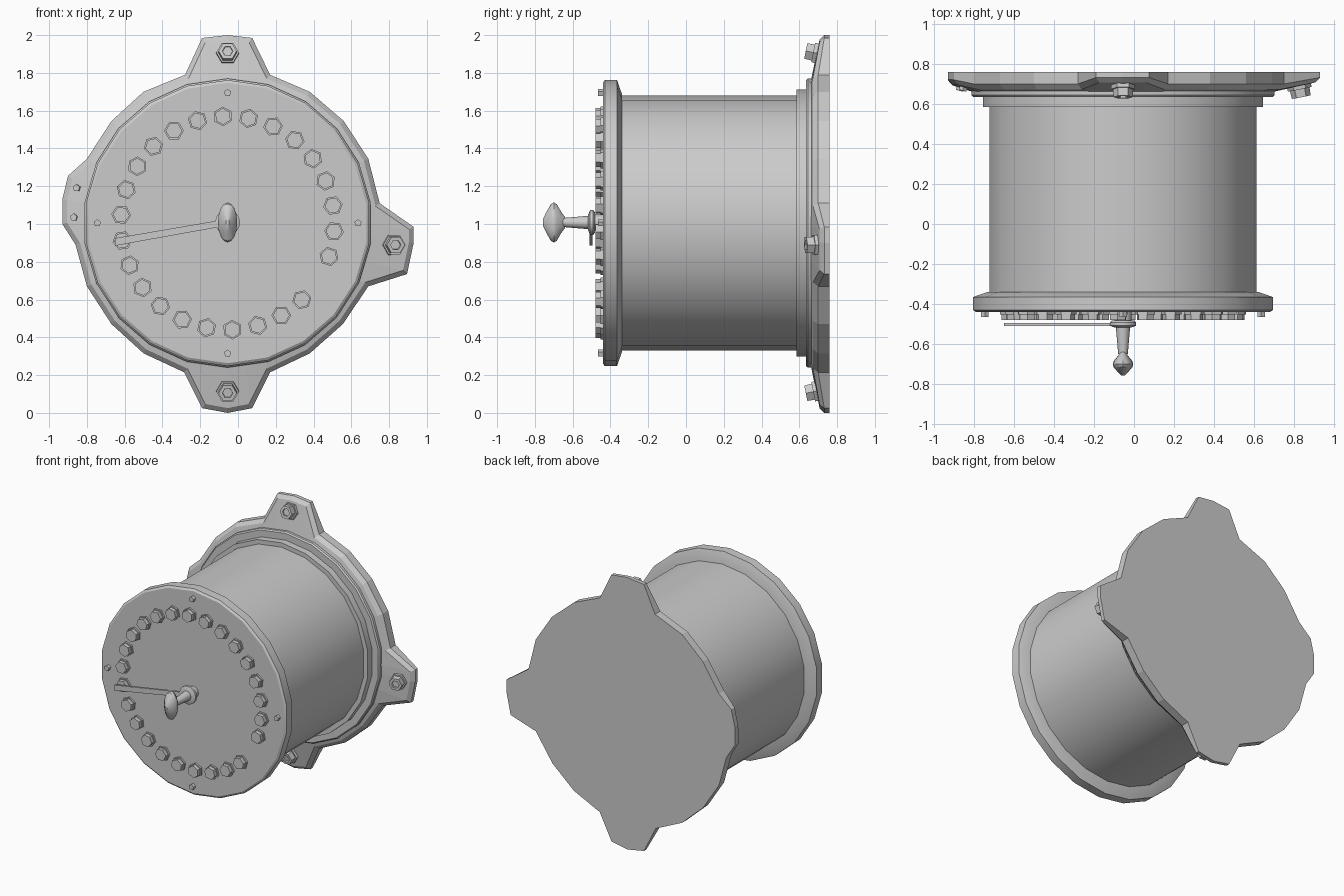
import bpy, bmesh
from math import sin, cos, pi, radians, hypot
from mathutils import Vector

if "Cube" in bpy.data.objects:
    bpy.data.objects.remove(bpy.data.objects["Cube"])

CX, CZ = -0.055, 1.005   # main axis of the drum


def finish(bm, name, smooth):
    bmesh.ops.recalc_face_normals(bm, faces=bm.faces)
    me = bpy.data.meshes.new(name)
    bm.to_mesh(me)
    bm.free()
    ob = bpy.data.objects.new(name, me)
    bpy.context.collection.objects.link(ob)
    if smooth:
        bpy.context.view_layer.objects.active = ob
        ob.select_set(True)
        bpy.ops.object.shade_smooth_by_angle(angle=radians(30))
        ob.select_set(False)
    return ob


def loft(name, rings, smooth=False):
    """Skin a list of equal-length rings and cap both ends."""
    bm = bmesh.new()
    vs = [[bm.verts.new(p) for p in ring] for ring in rings]
    n = len(vs[0])
    for a, b in zip(vs, vs[1:]):
        for i in range(n):
            j = (i + 1) % n
            bm.faces.new((a[i], a[j], b[j], b[i]))
    bm.faces.new(vs[0])
    bm.faces.new(vs[-1])
    return finish(bm, name, smooth)


def turned(name, profile, sides, loc, phase=pi / 2, smooth=False, sx=1, aim=None):
    """Turned part: profile of (y, radius) about the y axis."""
    rings = [[(sx * r * cos(phase + 2 * pi * i / sides), y, r * sin(phase + 2 * pi * i / sides))
              for i in range(sides)] for y, r in profile]
    ob = loft(name, rings, smooth)
    ob.location = loc
    if aim:
        ob.rotation_mode = 'QUATERNION'
        ob.rotation_quaternion = Vector((0, -1, 0)).rotation_difference(Vector(aim))
    return ob


# drum, front cover and rear rings
axis = (CX, 0, CZ)
turned("drum_body", [(-0.36, 0.675), (0.60, 0.675)], 22, axis, smooth=True)
turned("front_cover", [(-0.44, 0.742), (-0.43, 0.757), (-0.365, 0.757), (-0.34, 0.685)],
       22, axis, smooth=True)
turned("rear_collar", [(0.585, 0.707), (0.645, 0.707)], 22, axis, smooth=True)
turned("rear_ring", [(0.635, 0.757), (0.645, 0.765), (0.69, 0.765)], 22, axis, smooth=True)

# mounting plate with four lugs, chamfered front edge
outline = [(-0.19, 1.985), (-0.055, 2.0), (0.075, 1.985), (0.17, 1.79), (0.38, 1.70),
           (0.56, 1.545), (0.69, 1.345), (0.75, 1.11), (0.93, 0.985), (0.93, 0.90),
           (0.895, 0.735), (0.69, 0.67), (0.555, 0.47), (0.38, 0.315), (0.17, 0.215),
           (0.075, 0.025), (-0.055, 0.0), (-0.19, 0.025), (-0.285, 0.215), (-0.50, 0.315),
           (-0.67, 0.47), (-0.80, 0.67), (-0.86, 0.89), (-0.93, 1.0), (-0.93, 1.13),
           (-0.90, 1.255), (-0.80, 1.345), (-0.67, 1.545), (-0.50, 1.70), (-0.28, 1.79)]
back, rim, front, cap = [], [], [], []
for i, (x, z) in enumerate(outline):
    p = Vector((x, z))
    a = (p - Vector(outline[i - 1])).normalized()
    b = (Vector(outline[(i + 1) % len(outline)]) - p).normalized()
    n1, n2 = Vector((a.y, -a.x)), Vector((b.y, -b.x))
    q = p + (n1 + n2) * 0.025 / (1 + n1.dot(n2))
    r = hypot(x - CX, z - CZ)
    t = min(max((r - 0.83) / 0.08, 0), 1)
    back.append((x, 0.76, z))
    rim.append((x, 0.70 + 0.032 * t, z))
    front.append((q.x, 0.672 + 0.035 * t, q.y))
    cap.append((CX + (x - CX) * 0.75 / r, 0.66, CZ + (z - CZ) * 0.75 / r))
loft("mounting_plate", [back, rim, front, cap])

# ring of hexagonal bolts on the cover, with one gap
for k in range(26):
    if k == 17:
        continue
    a = radians(92.5) + k * 2 * pi / 26
    turned("cover_bolt", [(-0.435, 0.052), (-0.453, 0.052), (-0.453, 0.044), (-0.48, 0.044)],
           6, (CX + 0.565 * cos(a), 0, CZ + 0.565 * sin(a)), phase=a)

# small five-sided studs on the cover and left lug
for k in range(4):
    a = k * pi / 2
    turned("cover_stud", [(-0.43, 0.02), (-0.465, 0.02)], 5,
           (CX + 0.69 * cos(a), 0, CZ + 0.69 * sin(a)))
for x, z in [(-0.85, 1.19), (-0.865, 1.035)]:
    turned("lug_stud", [(0.02, 0.02), (-0.025, 0.02)], 5, (x, 0.69, z),
           aim=(-0.25, -1, 0.03))

# lug nuts, tilted to follow the sloping lugs
for x, z in [(-0.055, 1.905), (-0.055, 0.115), (0.825, 0.89)]:
    d = Vector((x - CX, z - CZ)).normalized() * 0.2
    turned("lug_nut", [(0.02, 0.062), (-0.015, 0.06), (-0.015, 0.05), (-0.055, 0.048),
                       (-0.055, 0.028), (-0.045, 0.026)],
           6, (x, 0.688, z), phase=0, aim=(d.x, -1, d.y))

# handle: hub, collar, tapered stem and flattened knob
hub = (CX, 0, CZ + 0.003)
turned("handle_hub", [(-0.43, 0.042), (-0.485, 0.042)], 12, hub, smooth=True)
turned("handle_collar", [(-0.482, 0.055), (-0.492, 0.066), (-0.508, 0.066), (-0.518, 0.04)],
       16, hub, smooth=True)
turned("handle_stem", [(-0.51, 0.036), (-0.65, 0.024)], 12, hub, smooth=True)
turned("handle_knob", [(-0.64, 0.028), (-0.66, 0.055), (-0.685, 0.098), (-0.70, 0.106),
                       (-0.715, 0.098), (-0.742, 0.05), (-0.757, 0.018)],
       16, hub, smooth=True, sx=0.48)

# pointer
tip = [(-0.65, 0.885), (-0.65, 0.925), (CX, 1.027), (CX, 0.992)]
loft("pointer", [[(x, y, z) for x, z in tip] for y in (-0.51, -0.494)])
